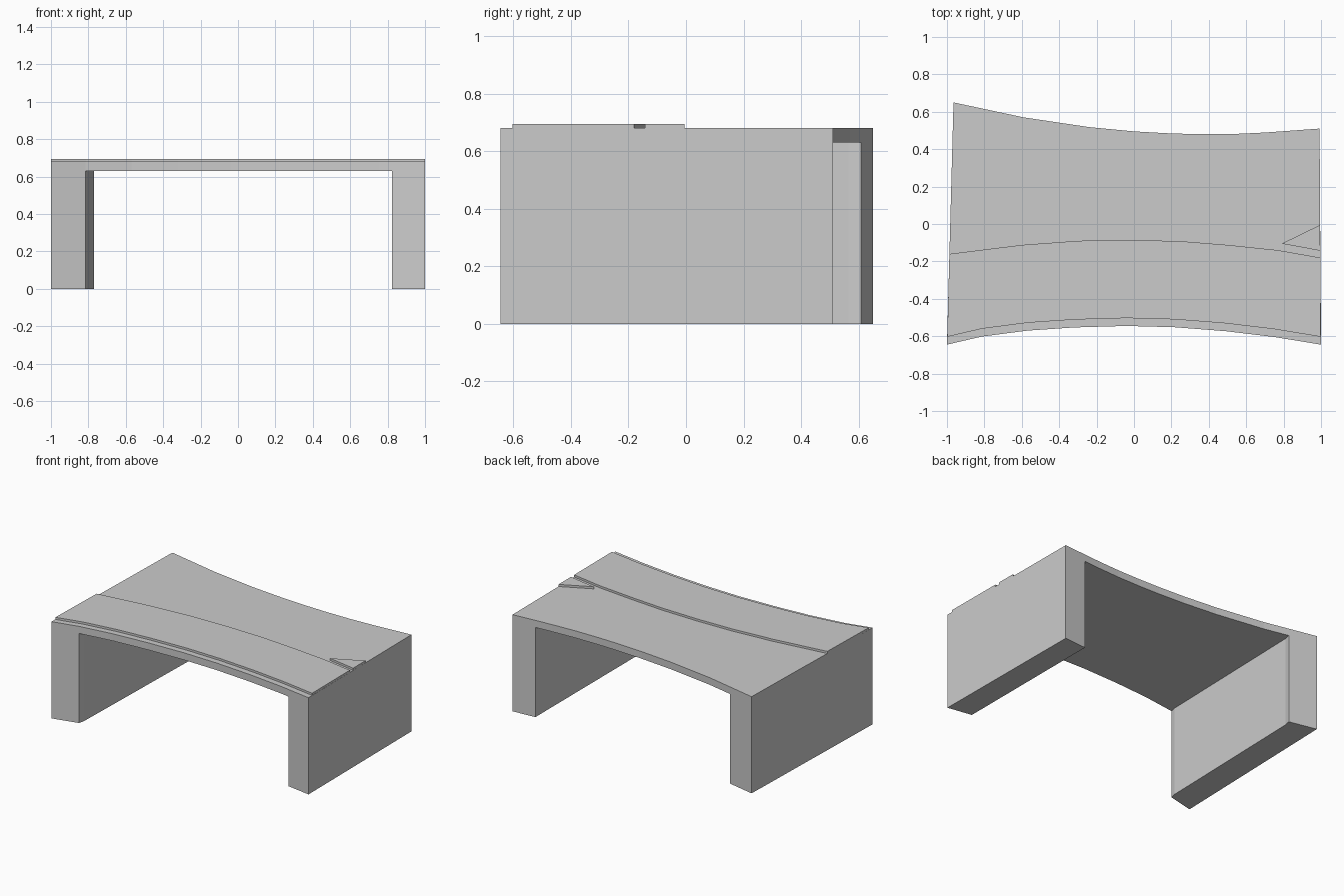
import bpy, bmesh

if "Cube" in bpy.data.objects:
    bpy.data.objects.remove(bpy.data.objects["Cube"])


def prism(name, outline, z0, z1):
    """Extrude a flat outline upward from z0 to z1."""
    bm = bmesh.new()
    face = bm.faces.new([bm.verts.new((x, y, z0)) for x, y in outline])
    ext = bmesh.ops.extrude_face_region(bm, geom=[face])
    for v in ext["geom"]:
        if isinstance(v, bmesh.types.BMVert):
            v.co.z = z1
    bmesh.ops.recalc_face_normals(bm, faces=bm.faces)
    mesh = bpy.data.meshes.new(name)
    bm.to_mesh(mesh)
    bm.free()
    obj = bpy.data.objects.new(name, mesh)
    bpy.context.collection.objects.link(obj)
    return obj


# Curved edges, left to right as seen from above
front = [(-1, -0.645), (-0.815, -0.602), (-0.57, -0.57), (-0.32, -0.553), (-0.04, -0.545),
         (0.22, -0.552), (0.49, -0.573), (0.75, -0.604), (1, -0.645)]
back = [(-0.965, 0.65), (-0.59, 0.57), (-0.24, 0.518), (0, 0.495), (0.2, 0.484),
        (0.36, 0.48), (0.53, 0.481), (0.7, 0.489), (0.992, 0.51)]
middle = [(-0.987, -0.16), (-0.6, -0.112), (-0.3, -0.09), (-0.04, -0.085), (0.25, -0.092),
          (0.5, -0.112), (0.77, -0.14), (0.996, -0.18)]

# Bridge body: full block with the passage cut out between the two legs
body = prism("bridge_body", front + back[::-1], 0, 0.68)
passage = prism("passage_cutter", [(-0.825, -0.9), (-0.815, -0.6), (-0.806, -0.56),
                                   (-0.778, 0.565), (-0.769, 0.605), (-0.76, 0.9),
                                   (0.823, 0.9), (0.823, -0.9)], -0.2, 0.63)
cut = body.modifiers.new("passage", "BOOLEAN")
cut.operation = "DIFFERENCE"
cut.solver = "EXACT"
cut.object = passage
bpy.context.view_layer.objects.active = body
bpy.ops.object.modifier_apply(modifier=cut.name)
bpy.data.objects.remove(passage)

# Thin raised slabs on the deck: the front panel and the small corner wedge
panel_front = [(x * 0.9985, y + 0.042) for x, y in front]
prism("raised_front_panel", panel_front + middle[::-1], 0.68, 0.695)
prism("raised_corner_wedge", [(0.79, -0.105), (0.996, -0.143), (0.995, -0.005)], 0.68, 0.695)
